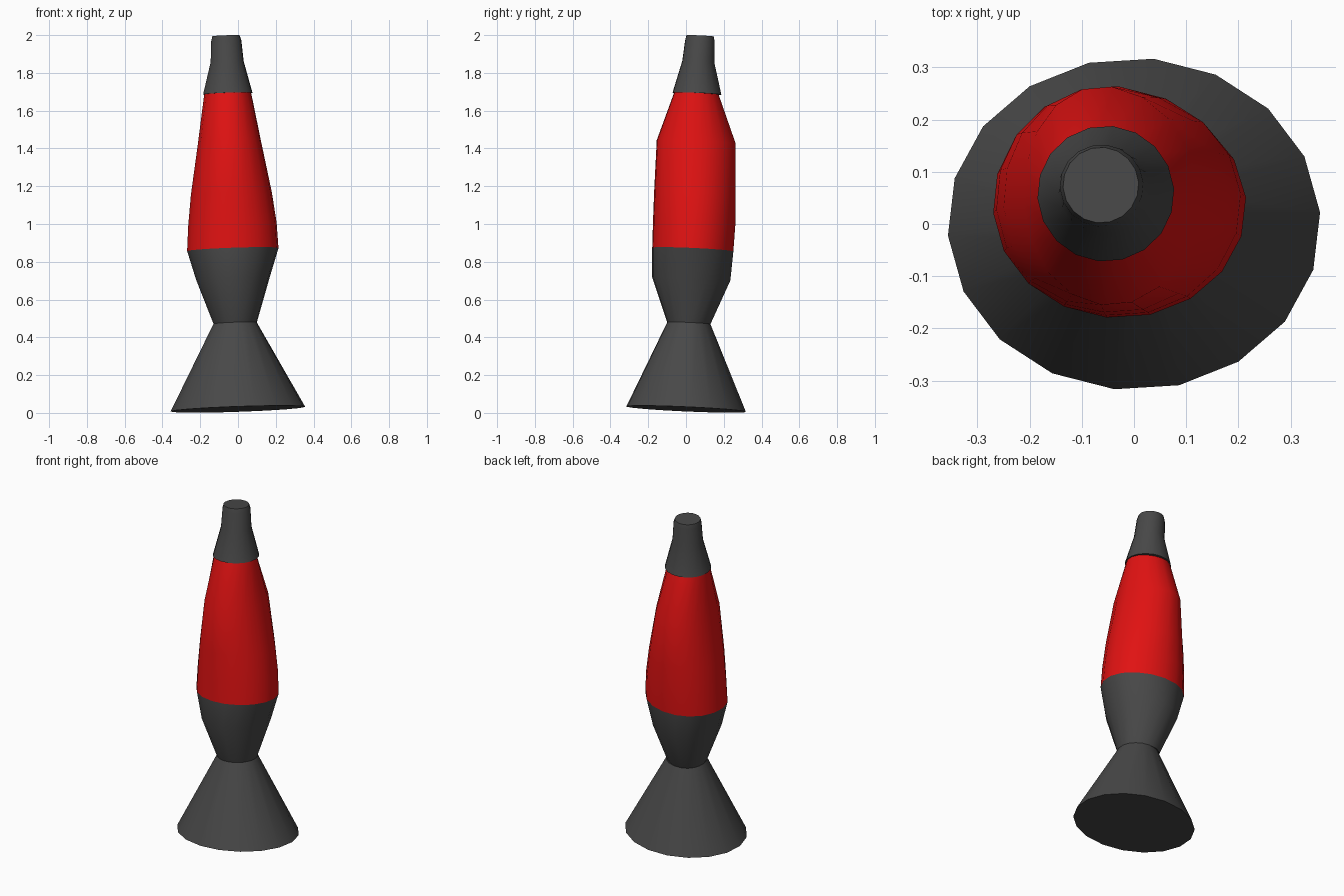
import bpy, bmesh, math

SIDES = 18
TURN = math.radians(4)

cube = bpy.data.objects.get("Cube")
if cube:
    bpy.data.objects.remove(cube, do_unlink=True)


def make_material(name, colour):
    mat = bpy.data.materials.new(name)
    mat.use_nodes = True
    mat.diffuse_color = colour
    bsdf = next(n for n in mat.node_tree.nodes if n.type == "BSDF_PRINCIPLED")
    bsdf.inputs["Base Color"].default_value = colour
    return mat


grey = make_material("dark grey", (0.065, 0.065, 0.065, 1))
red = make_material("lamp red", (0.75, 0.006, 0.006, 1))


def loft(name, rings, mat, skew=0.0):
    """Join leaning oval rings given as (z, x_min, x_max, y_min, y_max)."""
    bm = bmesh.new()
    loops = []
    for z, x0, x1, y0, y1 in rings:
        cx, cy, rx, ry = (x0 + x1) / 2, (y0 + y1) / 2, (x1 - x0) / 2, (y1 - y0) / 2
        loop = []
        for i in range(SIDES):
            a = TURN + math.tau * i / SIDES
            dx, dy = rx * math.cos(a), ry * math.sin(a)
            dx -= skew * max(0, math.sin(a)) ** 2
            loop.append(bm.verts.new((cx + dx, cy + dy, z + 0.035 * dx - 0.045 * dy)))
        loops.append(loop)
    for low, high in zip(loops, loops[1:]):
        for i in range(SIDES):
            j = (i + 1) % SIDES
            bm.faces.new((low[i], low[j], high[j], high[i]))
    bm.faces.new(loops[0][::-1])
    bm.faces.new(loops[-1])
    mesh = bpy.data.meshes.new(name)
    bm.to_mesh(mesh)
    bm.free()
    mesh.materials.append(mat)
    obj = bpy.data.objects.new(name, mesh)
    bpy.context.collection.objects.link(obj)
    bpy.ops.object.select_all(action="DESELECT")
    obj.select_set(True)
    bpy.context.view_layer.objects.active = obj
    bpy.ops.object.shade_smooth_by_angle(angle=math.radians(27))
    return obj


# Flared foot and the cup that holds the bottle
waist = (0.475, -0.13, 0.1, -0.1, 0.13)
seam = (0.865, -0.27, 0.215, -0.18, 0.252)
loft("stand_foot", [(0.02, -0.357, 0.357, -0.318, 0.318), waist], grey)
loft("stand_cup", [waist, (0.71, -0.222, 0.168, -0.18, 0.236), seam], grey, 0.015)

# Tapering bottle
loft("glass_bottle", [
    seam,
    (1.0, -0.264, 0.205, -0.176, 0.262),
    (1.16, -0.25, 0.18, -0.17, 0.264),
    (1.435, -0.212, 0.122, -0.156, 0.264),
    (1.7, -0.178, 0.068, -0.06, 0.17),
], red, 0.015)

# Cap with a softened top rim
loft("top_cap", [
    (1.69, -0.185, 0.077, -0.072, 0.188),
    (1.86, -0.145, 0.03, -0.02, 0.15),
    (1.97, -0.142, 0.018, -0.005, 0.152),
    (1.996, -0.136, 0.009, 0.002, 0.147),
], grey)
